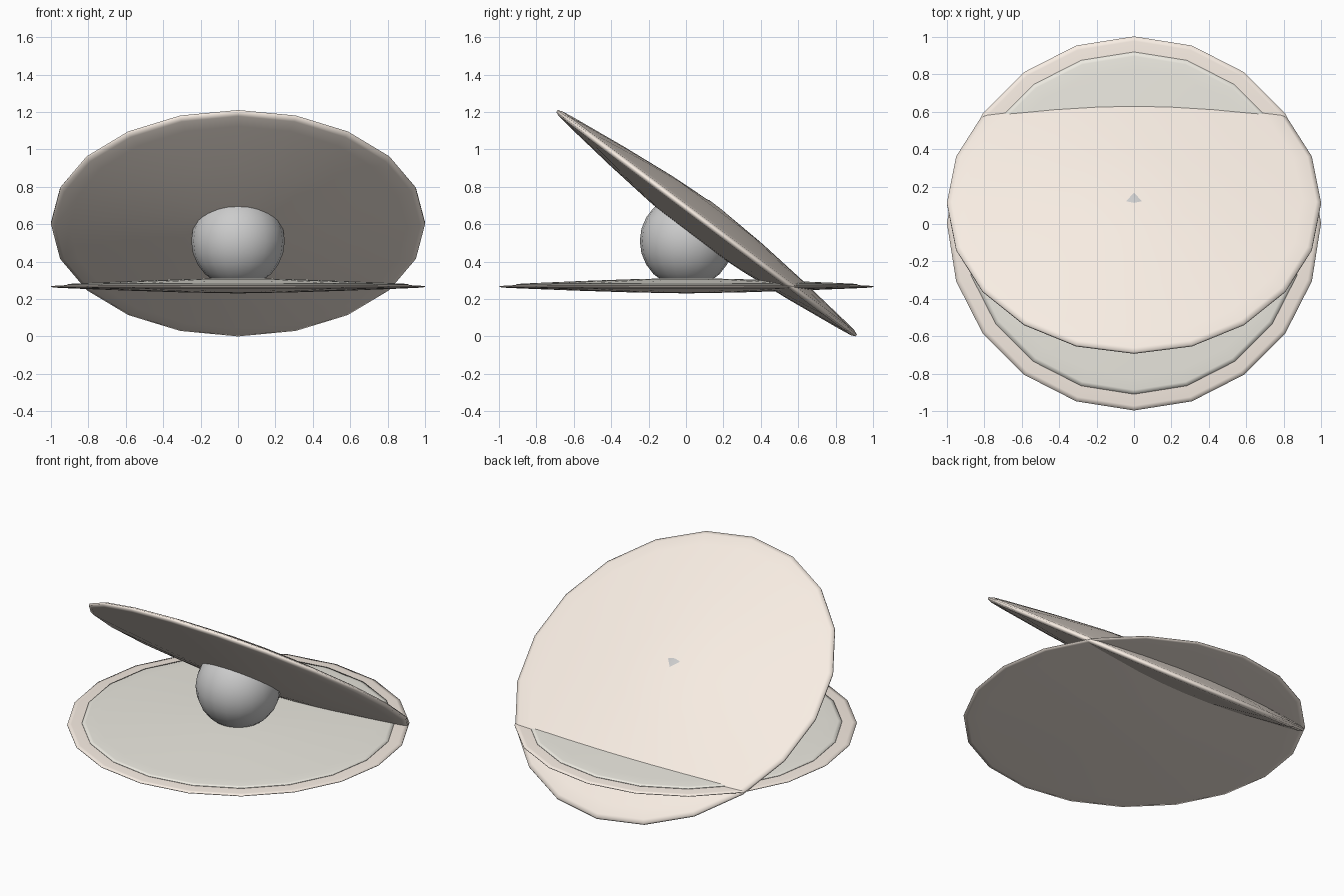
import bpy, bmesh, math

if "Cube" in bpy.data.objects:
    bpy.data.objects.remove(bpy.data.objects["Cube"])

SIDES = 20


def material(name, color):
    m = bpy.data.materials.new(name)
    m.diffuse_color = (*color, 1)
    m.use_nodes = True
    m.node_tree.nodes["Principled BSDF"].inputs["Base Color"].default_value = m.diffuse_color
    return m


def lens(name, radius, height, location, tilt, mat):
    """Thin two-sided disc, thickest in the middle, with 20 sides."""
    half = [(1.0, 0.06), (0.975, 0.15), (0.9, 0.25), (0.6, 0.58), (0.3, 0.85)]
    profile = [(r, h) for r, h in reversed(half)] + [(r, -h) for r, h in half]
    bm = bmesh.new()
    rings = []
    for r, h in profile:
        rings.append([bm.verts.new((r * radius * math.cos(2 * math.pi * i / SIDES),
                                    r * radius * math.sin(2 * math.pi * i / SIDES),
                                    h * height)) for i in range(SIDES)])
    top = bm.verts.new((0, 0, height))
    bottom = bm.verts.new((0, 0, -height))
    for i in range(SIDES):
        j = (i + 1) % SIDES
        bm.faces.new((top, rings[0][i], rings[0][j]))
        bm.faces.new((bottom, rings[-1][j], rings[-1][i]))
        for a, b in zip(rings, rings[1:]):
            bm.faces.new((a[i], b[i], b[j], a[j]))
    bmesh.ops.recalc_face_normals(bm, faces=bm.faces)
    for f in bm.faces:
        f.smooth = True
    mesh = bpy.data.meshes.new(name)
    bm.to_mesh(mesh)
    bm.free()
    mesh.materials.append(mat)
    ob = bpy.data.objects.new(name, mesh)
    ob.location = location
    ob.rotation_euler.x = tilt
    bpy.context.collection.objects.link(ob)
    return ob


shell = material("shell_cream", (0.94, 0.85, 0.77))
lining = material("lining_ivory", (0.84, 0.82, 0.75))

# lower shell, its pale lining, and the open upper shell
lens("lower_shell", 1.0, 0.036, (0, 0.003, 0.266), 0, shell)
lens("shell_lining", 0.915, 0.036, (0, 0.005, 0.276), 0, lining)
lens("upper_shell", 1.0, 0.108, (0, 0.11, 0.605), -math.atan2(0.6, 0.8), shell)

# pearl resting between the shells
bpy.ops.mesh.primitive_uv_sphere_add(segments=SIDES, ring_count=12, radius=0.25,
                                     location=(0, 0.003, 0.51))
pearl = bpy.context.object
pearl.name = "pearl"
bpy.ops.object.shade_smooth()
